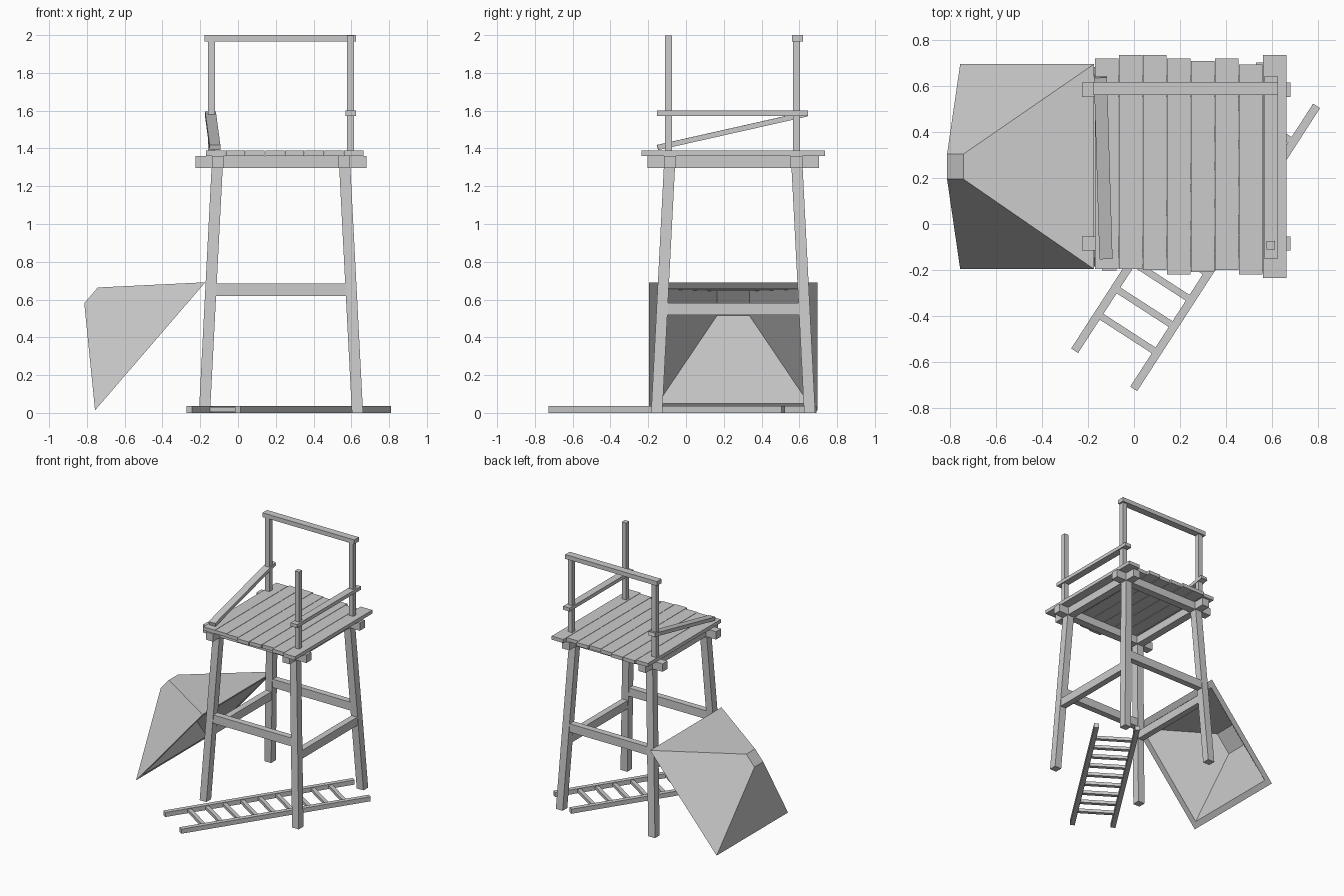
import bpy, bmesh
from mathutils import Vector

cube = bpy.data.objects.get("Cube")
if cube:
    bpy.data.objects.remove(cube, do_unlink=True)

wood = bpy.data.materials.new("plain_grey_wood")
wood.use_nodes = True
GREY = (0.6, 0.6, 0.6, 1)
wood.diffuse_color = GREY
wood.node_tree.nodes["Principled BSDF"].inputs["Base Color"].default_value = GREY

X, Y, Z = Vector((1, 0, 0)), Vector((0, 1, 0)), Vector((0, 0, 1))
CENTRE = Vector((0.2275, 0.25, 0))


def ring(centre, u, v, half_u, half_v):
    """Four corners of a rectangle spanned by u and v."""
    signs = ((-1, -1), (1, -1), (1, 1), (-1, 1))
    return [Vector(centre) + u * half_u * i + v * half_v * j for i, j in signs]


def loft(name, rings):
    """Skin a list of rectangles and cap both ends."""
    bm = bmesh.new()
    loops = [[bm.verts.new(p) for p in r] for r in rings]
    for a, b in zip(loops, loops[1:]):
        for i in range(4):
            j = (i + 1) % 4
            bm.faces.new((a[i], a[j], b[j], b[i]))
    bm.faces.new(loops[0])
    bm.faces.new(loops[-1])
    bmesh.ops.recalc_face_normals(bm, faces=bm.faces)
    mesh = bpy.data.meshes.new(name)
    bm.to_mesh(mesh)
    bm.free()
    mesh.materials.append(wood)
    obj = bpy.data.objects.new(name, mesh)
    bpy.context.collection.objects.link(obj)
    return obj


def bar(name, a, b, width, height):
    """Straight timber from a to b, its width kept level."""
    a, b = Vector(a), Vector(b)
    side = (b - a).cross(Z).normalized()
    up = side.cross(b - a).normalized()
    return loft(name, [ring(p, side, up, width / 2, height / 2) for p in (a, b)])


def post(name, foot, top, size):
    """Upright timber with level ends, which may lean."""
    return loft(name, [ring(p, X, Y, size / 2, size / 2) for p in (foot, top)])


# Splayed legs
LEG_TOP, FOOT, HEAD = 1.355, 0.405, 0.335
for sx, x_name in ((-1, "right"), (1, "left")):
    for sy, y_name in ((-1, "front"), (1, "back")):
        out = X * sx + Y * sy
        post(f"{y_name}_{x_name}_leg", CENTRE + out * FOOT,
             CENTRE + out * HEAD + Z * LEG_TOP, 0.059)

# Cross rails between the legs and beams under the deck
for s, fb, lr in ((-1, "front", "right"), (1, "back", "left")):
    for axis, other, side, z in ((X, Y, fb, 0.652), (Y, X, lr, 0.55)):
        reach = FOOT + (HEAD - FOOT) * z / LEG_TOP
        mid = CENTRE + other * s * reach + Z * z
        bar(f"{side}_cross_rail", mid - axis * reach, mid + axis * reach, 0.05, 0.066)
        mid = CENTRE + other * s * HEAD + Z * 1.328
        bar(f"{side}_deck_beam", mid - axis * 0.453, mid + axis * 0.453, 0.062, 0.062)

# Deck planks with uneven ends
ends = ((-0.195, 0.72), (-0.195, 0.735), (-0.2, 0.735), (-0.22, 0.72),
        (-0.21, 0.71), (-0.2, 0.72), (-0.22, 0.695), (-0.235, 0.735))
for i, (y0, y1) in enumerate(ends):
    x = -0.118 + 0.1044 * i
    bar(f"deck_plank_{i + 1}", (x, y0, 1.374), (x, y1, 1.374), 0.1015, 0.028)

# Guard posts and rails, one rail fallen to the deck
for name, x, y in (("back_right", -0.14, 0.585), ("back_left", 0.595, 0.585),
                   ("front_left", 0.595, -0.092)):
    post(f"{name}_guard_post", (x, y, 1.38), (x, y, 1.998 if "front" in name else 1.97), 0.038)
bar("back_top_rail", (-0.178, 0.59, 1.983), (0.626, 0.59, 1.983), 0.057, 0.034)
bar("left_guard_rail", (0.597, -0.153, 1.587), (0.597, 0.645, 1.587), 0.057, 0.028)
bar("fallen_guard_rail", (-0.122, -0.15, 1.405), (-0.146, 0.64, 1.583), 0.057, 0.028)

# Ladder lying on the ground
along = Vector((0.543, 0.84, 0))
across = Vector((0.84, -0.543, 0))
start = Vector((-0.13, -0.635, 0.018))
LENGTH, HALF = 1.467, 0.153
for s, name in ((-1, "right"), (1, "left")):
    a = start + across * HALF * s
    bar(f"ladder_{name}_rail", a, a + along * LENGTH, 0.036, 0.036)
for i in range(9):
    mid = start + along * (0.188 + 0.1364 * i)
    bar(f"ladder_rung_{i + 1}", mid - across * HALF, mid + across * HALF, 0.03, 0.024)

# Fallen hollow roof leaning against the legs
slope = Vector((0.653, 0, 0.758))
outward = Vector((-0.758, 0, 0.653))
base = Vector((-0.465, 0.25, 0.3525))
layers = ((0.413, 0.055), (0, 0.447), (0, 0.4), (0.348, 0.086))
loft("fallen_roof", [ring(base + outward * h, slope, Y, r, r) for h, r in layers])
